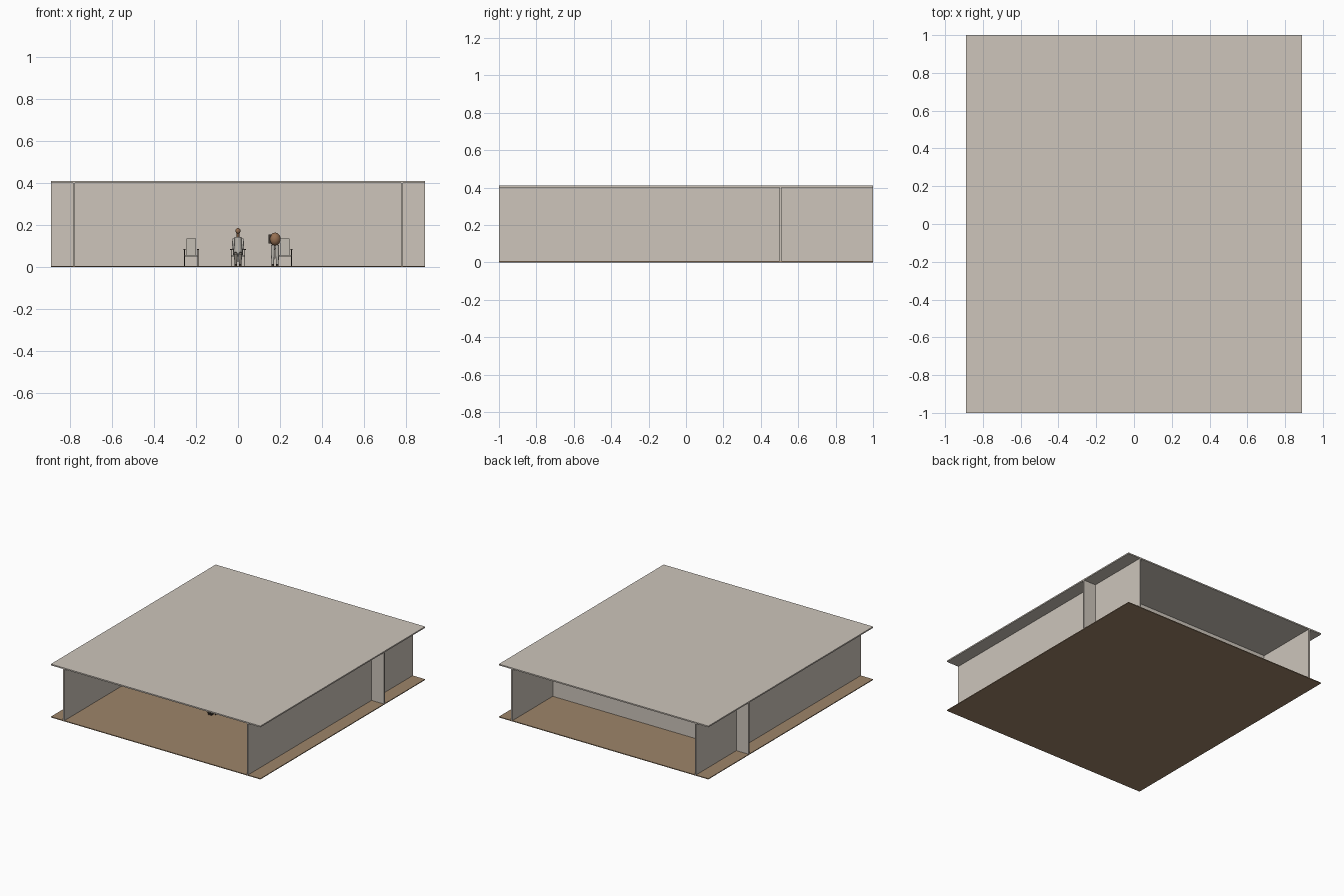
import bpy, math
from mathutils import Vector

if "Cube" in bpy.data.objects:
    bpy.data.objects.remove(bpy.data.objects["Cube"])


def material(name, r, g, b):
    # sRGB 0-255 to linear
    m = bpy.data.materials.new(name)
    lin = [((c / 255 + 0.055) / 1.055) ** 2.4 for c in (r, g, b)]
    m.diffuse_color = (*lin, 1)
    m.use_nodes = True
    m.node_tree.nodes["Principled BSDF"].inputs["Base Color"].default_value = m.diffuse_color
    return m


PLASTER = material("warm_plaster", 205, 197, 187)
WOOD = material("floor_wood", 157, 132, 105)
DARK = material("dark_frame", 62, 54, 48)
FABRIC = material("pale_fabric", 196, 190, 180)
SHIRT = material("light_grey_cloth", 186, 182, 174)
TROUSER = material("grey_trousers", 128, 122, 114)
SKIN = material("brown_skin", 150, 112, 82)


def box(name, x0, x1, y0, y1, z0, z1, mat):
    bpy.ops.mesh.primitive_cube_add(size=1, location=((x0 + x1) / 2, (y0 + y1) / 2, (z0 + z1) / 2))
    o = bpy.context.object
    o.name = name
    o.scale = (x1 - x0, y1 - y0, z1 - z0)
    o.data.materials.append(mat)
    return o


def ball(name, loc, r, mat, stretch=(1, 1, 1)):
    bpy.ops.mesh.primitive_uv_sphere_add(segments=16, ring_count=10, radius=r, location=loc)
    o = bpy.context.object
    o.name = name
    o.scale = stretch
    o.data.materials.append(mat)
    bpy.ops.object.shade_smooth()


def limb(name, a, b, r0, r1, mat):
    # tapered tube from a to b
    a, b = Vector(a), Vector(b)
    d = b - a
    bpy.ops.mesh.primitive_cone_add(vertices=12, radius1=r0, radius2=r1, depth=d.length, location=(a + b) / 2)
    o = bpy.context.object
    o.name = name
    o.rotation_euler = d.to_track_quat('Z', 'Y').to_euler()
    o.data.materials.append(mat)
    bpy.ops.object.shade_smooth_by_angle(angle=math.radians(40))


# Building shell
W = 0.89
box("floor", -W, W, -1, 1, 0, 0.006, WOOD)
box("roof", -W, W, -1, 1, 0.4, 0.41, PLASTER)
for side, s in (("left", -1), ("right", 1)):
    xs = sorted((s * 0.775, s * 0.785))
    box(side + "_wall", *xs, -1, 1, 0.006, 0.4, PLASTER)
    xs = sorted((s * 0.785, s * W))
    box(side + "_wing_wall", *xs, 0.5, 0.51, 0.006, 0.4, PLASTER)
box("cross_wall", -0.775, 0.775, 0.5, 0.51, 0.006, 0.4, PLASTER)
box("wall_panel", -0.015, 0.36, 0.493, 0.5, 0.125, 0.267, PLASTER)


# Armchairs with thin dark frames and pale seat and back
def armchair(x, y):
    for s in (-1, 1):
        for dy in (-0.03, 0.03):
            cx = x + s * 0.032
            box("chair_leg", cx - 0.002, cx + 0.002, y + dy - 0.002, y + dy + 0.002, 0.006, 0.082, DARK)
        box("chair_armrest", cx - 0.005, cx + 0.005, y - 0.034, y + 0.034, 0.081, 0.085, DARK)
    box("chair_seat", x - 0.03, x + 0.03, y - 0.032, y + 0.032, 0.05, 0.057, FABRIC)
    box("chair_back", x - 0.023, x + 0.023, y + 0.027, y + 0.033, 0.057, 0.135, FABRIC)


for cx, cy in ((-0.222, -0.22), (0.0, -0.29), (0.222, -0.22)):
    armchair(cx, cy)

# Seated figure on the middle chair
y = -0.29
for s in (-1, 1):
    limb("sitter_thigh", (s * 0.011, y, 0.064), (s * 0.011, y - 0.038, 0.06), 0.011, 0.009, TROUSER)
    limb("sitter_shin", (s * 0.011, y - 0.038, 0.062), (s * 0.01, y - 0.04, 0.014), 0.009, 0.006, TROUSER)
    box("sitter_shoe", s * 0.01 - 0.006, s * 0.01 + 0.006, y - 0.054, y - 0.033, 0.006, 0.016, DARK)
    limb("sitter_arm", (s * 0.021, y, 0.134), (s * 0.024, y - 0.015, 0.085), 0.006, 0.005, SHIRT)
limb("sitter_torso", (0, y, 0.056), (0, y, 0.143), 0.022, 0.017, SHIRT)
limb("sitter_neck", (0, y, 0.14), (0, y, 0.165), 0.006, 0.006, SKIN)
ball("sitter_head", (0, y, 0.172), 0.012, SKIN, (1, 1.1, 1.15))

# Stooping figure beside the right chair
x, y = 0.176, -0.27
for s in (-1, 1):
    lx = x + s * 0.011
    limb("stooper_leg", (lx, y, 0.012), (x + s * 0.01, y, 0.105), 0.006, 0.01, SHIRT)
    box("stooper_shoe", lx - 0.006, lx + 0.006, y - 0.016, y + 0.007, 0.006, 0.016, DARK)
ball("stooper_body", (x, y, 0.133), 0.027, SKIN, (1, 1, 1.15))
box("stooper_bag", x - 0.031, x - 0.016, y - 0.012, y + 0.012, 0.112, 0.155, DARK)
